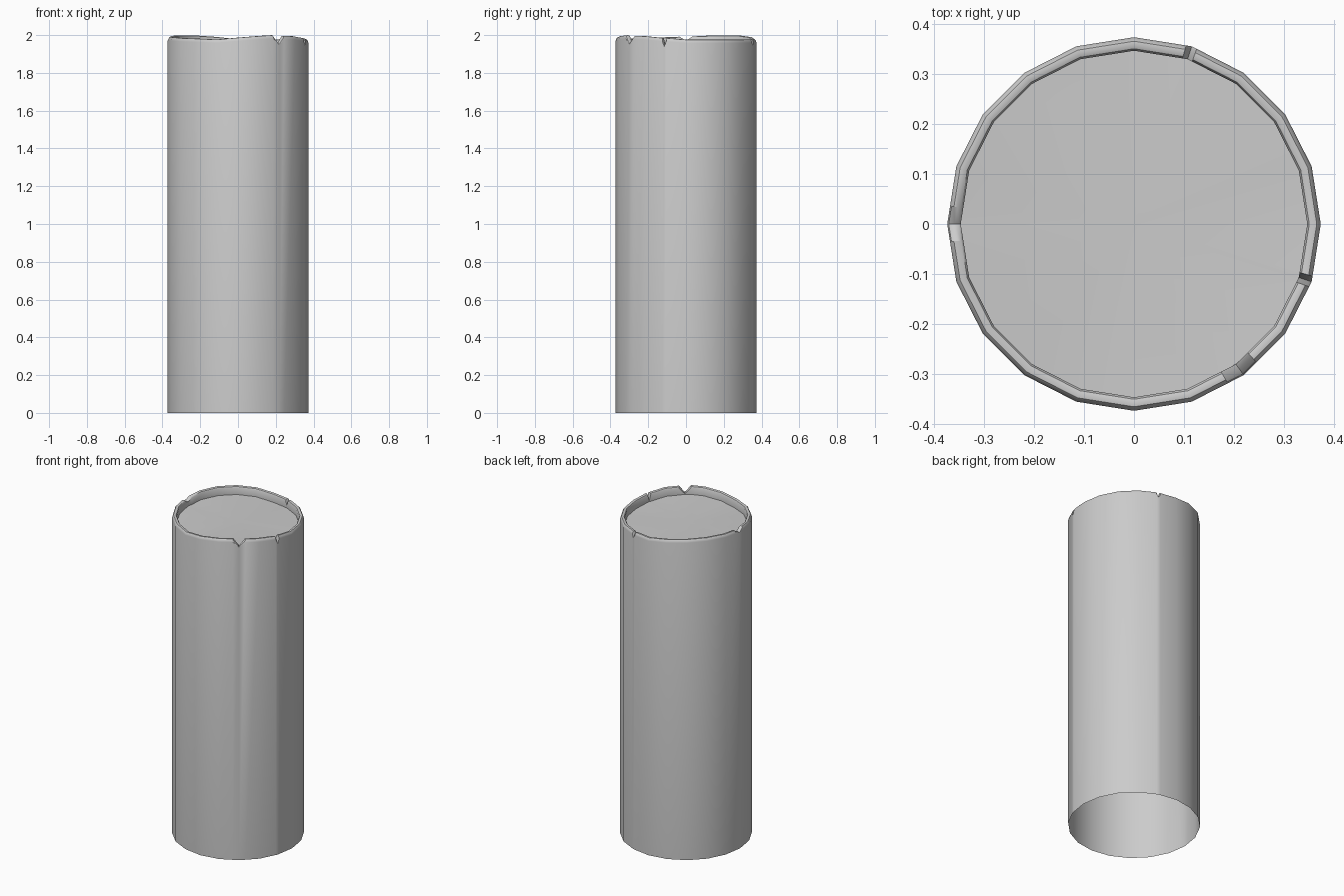
import bpy, bmesh, math

if "Cube" in bpy.data.objects:
    bpy.data.objects.remove(bpy.data.objects["Cube"])

SIDES, R_OUT = 20, 0.373
# rim height around the circle: angle in degrees, z
WAVE = [(0, 1.976), (45, 1.976), (90, 1.978), (115, 1.993), (135, 2.0), (155, 1.998),
        (180, 1.992), (220, 1.984), (252, 1.977), (275, 1.988), (297, 2.0),
        (320, 1.995), (342, 1.985), (360, 1.976)]
# notches: centre angle, half width in degrees, depth
NOTCHES = [(72, 1.7, 0.035), (180, 5.5, 0.022), (306, 5.5, 0.048), (342, 1.7, 0.045)]
# rim section: radius, drop below the rim height
RIM = [(0.373, 0.018), (0.370, 0.007), (0.365, 0.001), (0.358, 0.0),
       (0.350, 0.003), (0.346, 0.010)]
DISC_DROP = 0.051


def rim_height(a):
    for (a0, z0), (a1, z1) in zip(WAVE, WAVE[1:]):
        if a0 <= a <= a1:
            t = (a - a0) / (a1 - a0)
            t = t * t * (3 - 2 * t)
            return z0 + (z1 - z0) * t


def facet_point(r, a, z):
    # point on the flat-sided outline at angle a
    step = 360 / SIDES
    off = (a % step) - step / 2
    rr = r * math.cos(math.radians(step / 2)) / math.cos(math.radians(off))
    return (rr * math.cos(math.radians(a)), rr * math.sin(math.radians(a)), z)


def make_object(name, bm):
    bmesh.ops.recalc_face_normals(bm, faces=bm.faces)
    me = bpy.data.meshes.new(name)
    bm.to_mesh(me)
    bm.free()
    ob = bpy.data.objects.new(name, me)
    bpy.context.collection.objects.link(ob)
    bpy.ops.object.select_all(action='DESELECT')
    ob.select_set(True)
    bpy.context.view_layer.objects.active = ob
    bpy.ops.object.shade_smooth_by_angle(angle=math.radians(30))
    return ob


angles = {i * 360 / SIDES for i in range(SIDES)}
depths = {}
for a, w, d in NOTCHES:
    angles |= {a - w, a + w}
    depths[a] = d
angles = sorted(angles)

# open-bottomed trunk with wavy, chipped rim and sunken top
bm = bmesh.new()
columns = []
for a in angles:
    h = rim_height(a)
    d = depths.get(round(a), 0) if abs(a - round(a)) < 1e-6 else 0
    col = [bm.verts.new(facet_point(R_OUT, a, 0))]
    for r, drop in RIM:
        col.append(bm.verts.new(facet_point(r, a, h - max(drop, d))))
    col.append(bm.verts.new(facet_point(RIM[-1][0], a, h - DISC_DROP)))
    columns.append(col)
centre = bm.verts.new((0, 0, 1.937))
for c0, c1 in zip(columns, columns[1:] + columns[:1]):
    for k in range(len(c0) - 1):
        bm.faces.new((c0[k], c1[k], c1[k + 1], c0[k + 1]))
    bm.faces.new((c0[-1], c1[-1], centre))
make_object("log_post", bm)
